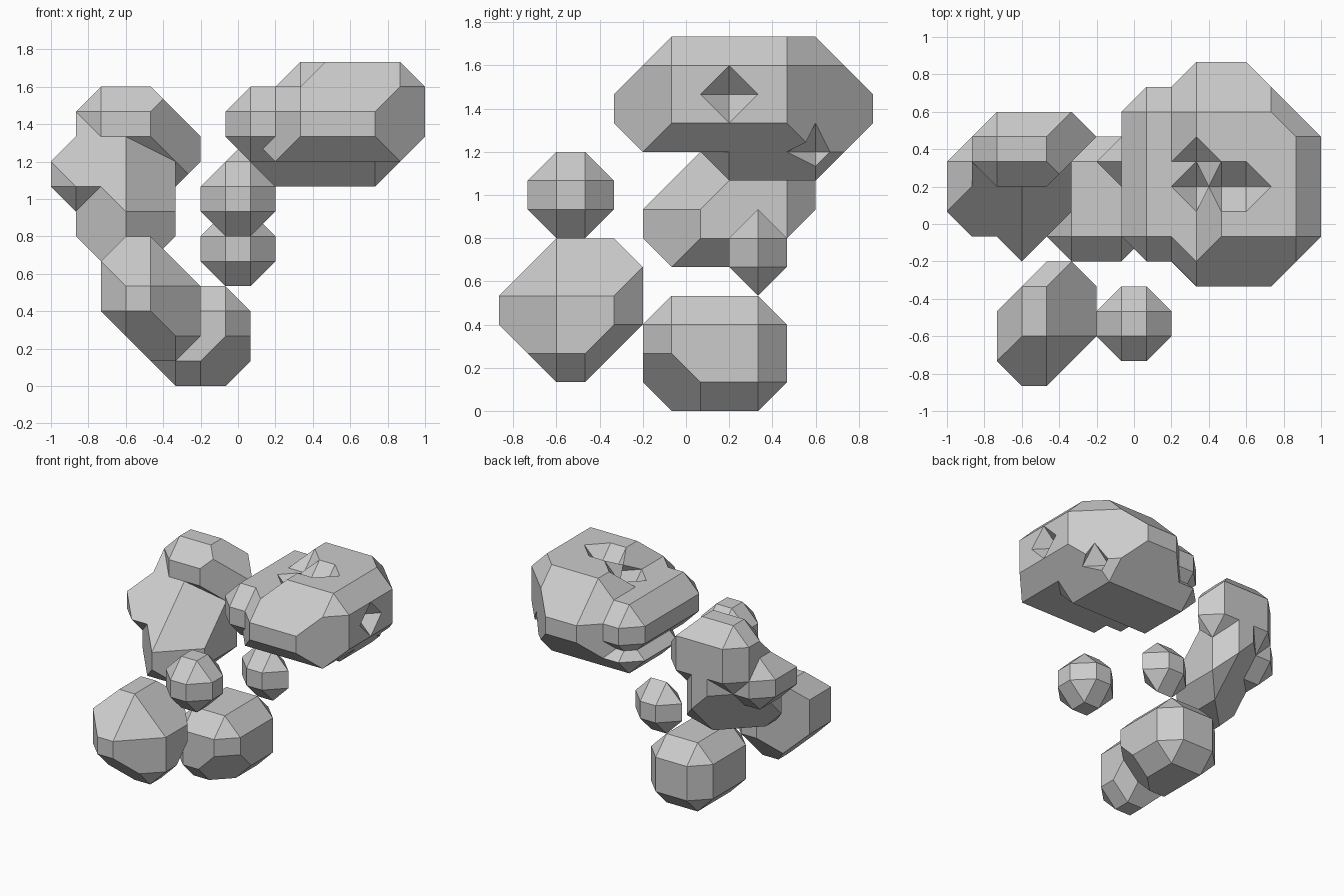
import bpy
import bmesh
from itertools import product
from mathutils import Vector

default = bpy.data.objects.get("Cube")
if default:
    bpy.data.objects.remove(default, do_unlink=True)

UNIT = 2 / 15                          # size of one grid step
ORIGIN = Vector((-1, -6.5 * UNIT, 0))  # grid corner in the scene

stone = bpy.data.materials.new("grey_stone")
stone.use_nodes = True
grey = (0.6, 0.6, 0.6, 1)
stone.diffuse_color = grey
stone.node_tree.nodes["Principled BSDF"].inputs["Base Color"].default_value = grey


def rock(name, low, high, cuts=None):
    """Box in grid steps; every edge and corner is sliced off at 45 degrees.
    cuts maps a direction to how many steps that edge or corner loses."""
    cuts = cuts or {}
    low, high = Vector(low), Vector(high)
    bm = bmesh.new()
    bmesh.ops.create_cube(bm, size=1)
    for v in bm.verts:
        v.co = Vector([h if c > 0 else l for c, l, h in zip(v.co, low, high)])
    for way in product((-1, 0, 1), repeat=3):
        sides = sum(map(abs, way))
        if sides < 2:
            continue
        normal = Vector(way)
        corner = Vector([h if w > 0 else l for w, l, h in zip(way, low, high)])
        point = corner - normal * cuts.get(way, sides - 1) / sides
        bmesh.ops.bisect_plane(bm, geom=bm.verts[:] + bm.edges[:] + bm.faces[:],
                               dist=1e-4, plane_co=point, plane_no=normal,
                               clear_outer=True)
        rim = [e for e in bm.edges if e.is_boundary]
        if rim:
            bmesh.ops.holes_fill(bm, edges=rim, sides=0)
    bmesh.ops.remove_doubles(bm, verts=bm.verts, dist=1e-3)
    bmesh.ops.recalc_face_normals(bm, faces=bm.faces)
    for v in bm.verts:
        v.co = ORIGIN + v.co * UNIT
    mesh = bpy.data.meshes.new(name)
    bm.to_mesh(mesh)
    bm.free()
    mesh.materials.append(stone)
    obj = bpy.data.objects.new(name, mesh)
    bpy.context.collection.objects.link(obj)
    return obj


def combine(target, parts, operation):
    """Merge parts into the target, or carve them out of it."""
    bpy.context.view_layer.objects.active = target
    for part in parts:
        part.hide_render = True
        mod = target.modifiers.new("combine", 'BOOLEAN')
        mod.operation, mod.solver, mod.object = operation, 'EXACT', part
        bpy.ops.object.modifier_apply(modifier=mod.name)
        bpy.data.objects.remove(part, do_unlink=True)


# Low boulders
rock("bottom_boulder", (4, 5, 0), (8, 10, 4), {(1, -1, -1): 3})
rock("front_boulder", (2, 0, 1), (6, 5, 6), {
    (1, 0, 1): 2, (-1, 0, -1): 2, (0, -1, 1): 2, (0, 1, -1): 2, (0, -1, -1): 2,
    (1, -1, 0): 2, (-1, 1, 0): 2,
    (1, -1, 1): 4, (1, 1, -1): 3, (1, -1, -1): 3, (-1, -1, -1): 3})

# Small stones
rock("front_pebble", (6, 1, 6), (9, 4, 9))
rock("back_pebble", (6, 8, 4), (9, 10, 7))

# Tall leaning boulder
tall = rock("tall_boulder", (1, 5, 5), (5, 11, 12), {
    (0, -1, 1): 5, (0, 1, -1): 2, (-1, -1, 0): 2, (1, -1, 0): 2,
    (-1, 1, 0): 2, (1, -1, 1): 7, (-1, 1, -1): 5})
combine(tall, [
    rock("tall_boulder_head", (1, 8, 8), (6, 11, 12), {
        (1, 0, 1): 2, (1, -1, 0): 2, (0, -1, -1): 2}),
    rock("tall_boulder_bulge", (0, 6, 7), (3, 10, 10), {(0, -1, 1): 2}),
], 'UNION')

# Large upper boulder with its side bulge and underside
large = rock("large_boulder", (8, 4, 9), (15, 13, 13), {
    (-1, 0, 1): 2, (-1, 1, 0): 2, (-1, -1, 0): 2, (1, 1, 0): 3, (1, -1, 0): 2,
    (0, 1, 1): 2, (0, -1, 1): 2,
    (-1, 1, 1): 4, (-1, -1, 1): 4, (1, 1, 1): 4, (1, -1, 1): 3})
combine(large, [
    rock("large_boulder_bulge", (7, 5, 9), (11, 12, 12)),
    rock("large_boulder_underside", (7, 7, 8), (14, 12, 10)),
], 'UNION')

# Sunken ledge, craters and a chipped corner
combine(large, [
    rock("top_ledge", (8, 4, 12), (11, 10, 15)),
    rock("top_crater", (10, 7, 12), (13, 9, 14)),
    rock("ledge_crater", (9, 7, 11), (11, 9, 13)),
    rock("side_crater", (14, 7, 10), (16, 9, 12)),
    rock("corner_chip", (13, 10, 8), (15, 12, 10)),
], 'DIFFERENCE')
